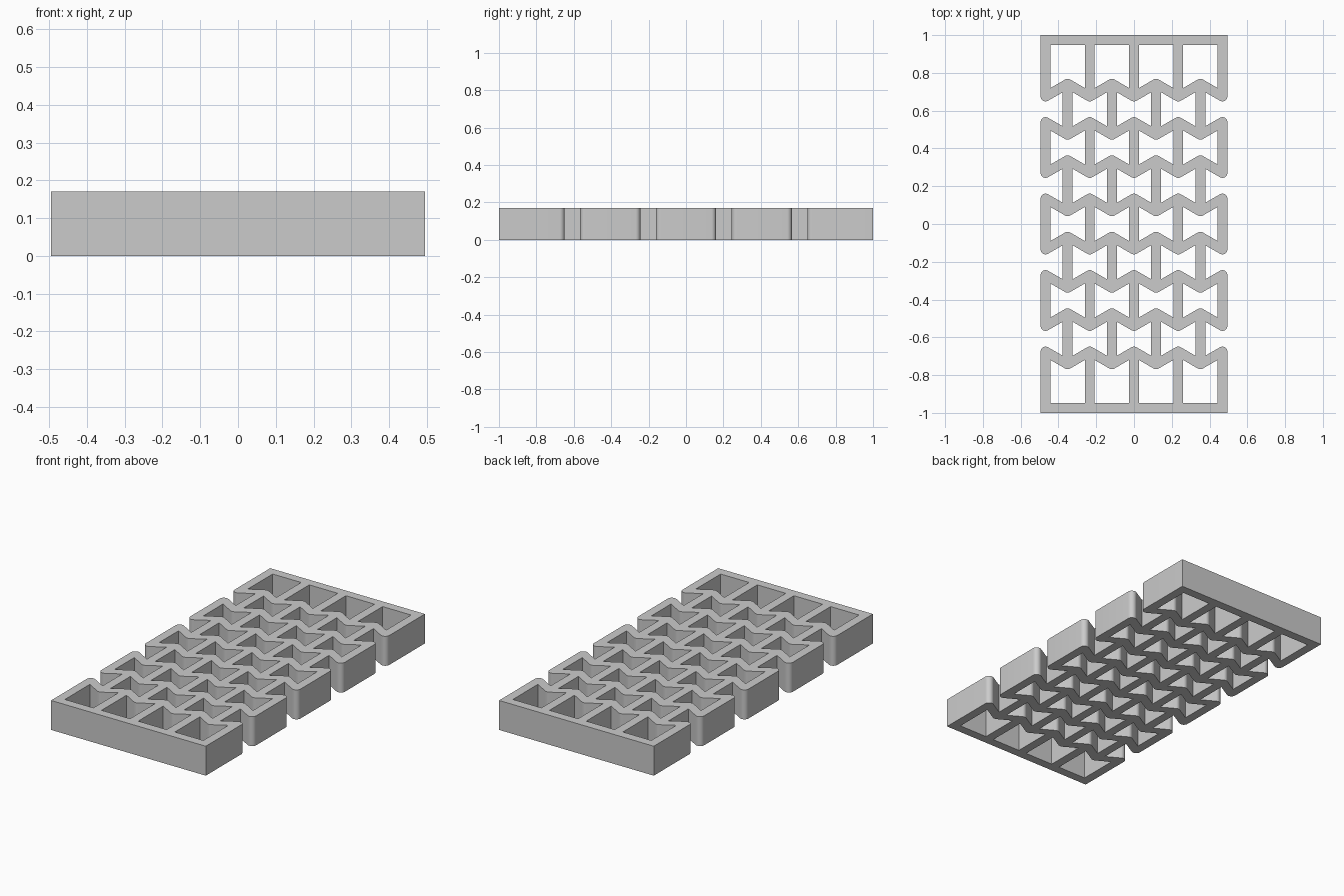
import bpy, bmesh, math
from mathutils import Vector

if "Cube" in bpy.data.objects:
    bpy.data.objects.remove(bpy.data.objects["Cube"])

R = 0.026               # half the strut thickness
P = 0.1171              # half the cell width
A = P * math.tan(math.radians(30)) / 2   # half the zigzag height
PITCH = 0.2025          # distance between zigzag rows
H = PITCH / 2
END = 1 - R             # centre line of the end bars
HEIGHT = 0.17


def offset(points):
    """Offset a closed centre line to its right: round left turns, mitre right turns."""
    out = []
    pts = [Vector(p) for p in points]
    for i, p in enumerate(pts):
        d0 = (p - pts[i - 1]).normalized()
        d1 = (pts[(i + 1) % len(pts)] - p).normalized()
        n0, n1 = Vector((d0.y, -d0.x)), Vector((d1.y, -d1.x))
        turn = math.atan2(d0.x * d1.y - d0.y * d1.x, d0.dot(d1))
        if turn > 0 and abs(p.y) < 0.9:
            steps = max(2, round(math.degrees(turn) / 10))
            start = math.atan2(n0.y, n0.x)
            for k in range(steps + 1):
                a = start + turn * k / steps
                out.append(p + R * Vector((math.cos(a), math.sin(a))))
        else:
            out.append(p + (n0 + n1) * R / (1 + n0.dot(n1)))
    return out


def cell(x, y):
    """Bow-tie cell, clockwise."""
    top, mid = H + A, H - A
    return [(x - P, y + top), (x, y + mid), (x + P, y + top),
            (x + P, y - top), (x, y - mid), (x - P, y - top)]


def end_cell(x, s):
    """Cell between an end bar and the nearest zigzag, clockwise."""
    y = 3.5 * PITCH
    pts = [(x - P, s * END), (x + P, s * END), (x + P, s * (y - A)),
           (x, s * (y + A)), (x - P, s * (y - A))]
    return pts if s > 0 else pts[::-1]


# Outer outline: right edge going up, then the left edge by half-turn symmetry
edge = [(4 * P, -END)]
for k in (-3, -1, 1, 3):
    y = k * PITCH
    edge += [(4 * P, y - H + A), (3 * P, y - H - A), (3 * P, y + H + A), (4 * P, y + H - A)]
    # notch corners: wide at the edge tips, deep at the inner strut
    edge[-4:] = [(4 * P, y - H + A), (3 * P, y - H - A),
                 (3 * P, y + H + A), (4 * P, y + H - A)]
edge.append((4 * P, END))
loops = [edge + [(-x, -y) for x, y in edge]]

# Cell openings
for i in (-3, -1, 1, 3):
    loops += [cell(i * P, j * PITCH) for j in (-2, 0, 2)]
    loops += [end_cell(i * P, s) for s in (-1, 1)]
for i in (-2, 0, 2):
    loops += [cell(i * P, j * PITCH) for j in (-3, -1, 1, 3)]

# Fill the flat lattice and raise it into a slab
bm = bmesh.new()
for loop in loops:
    vs = [bm.verts.new((p.x, p.y, 0)) for p in offset(loop)]
    for a, b in zip(vs, vs[1:] + vs[:1]):
        bm.edges.new((a, b))
bmesh.ops.triangle_fill(bm, edges=bm.edges[:], use_beauty=True)
raised = bmesh.ops.extrude_face_region(bm, geom=bm.faces[:], use_keep_orig=True)
bmesh.ops.translate(bm, vec=(0, 0, HEIGHT),
                    verts=[g for g in raised["geom"] if isinstance(g, bmesh.types.BMVert)])
bmesh.ops.recalc_face_normals(bm, faces=bm.faces[:])

mesh = bpy.data.meshes.new("lattice_panel")
bm.to_mesh(mesh)
bm.free()
panel = bpy.data.objects.new("lattice_panel", mesh)
bpy.context.collection.objects.link(panel)

# Plain grey
grey = bpy.data.materials.new("grey")
grey.use_nodes = True
colour = (0.6, 0.6, 0.6, 1)
grey.diffuse_color = colour
grey.node_tree.nodes["Principled BSDF"].inputs["Base Color"].default_value = colour
mesh.materials.append(grey)

bpy.context.view_layer.objects.active = panel
panel.select_set(True)
bpy.ops.object.shade_smooth_by_angle(angle=math.radians(25))
